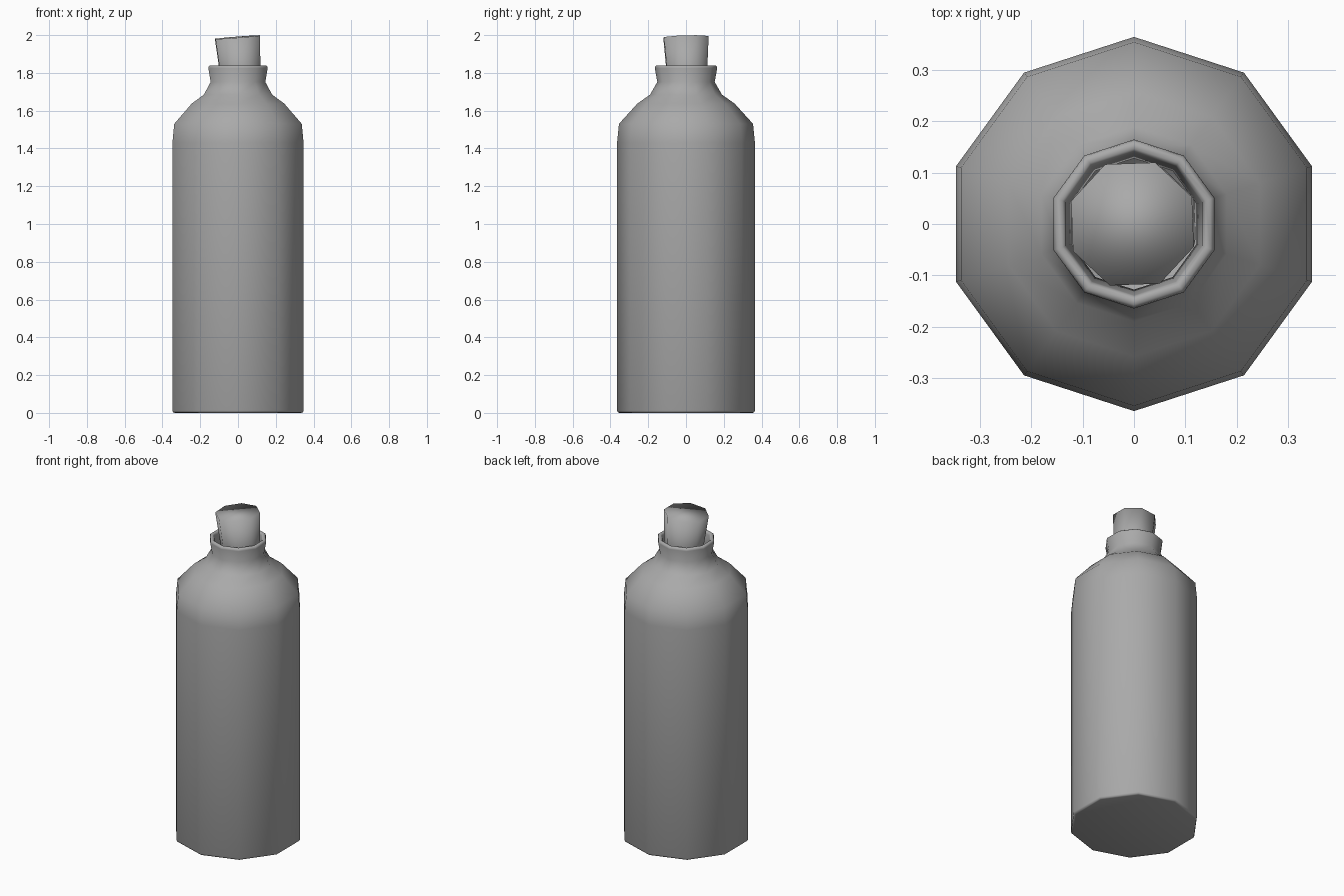
import bpy, bmesh, math
from mathutils import Euler

cube = bpy.data.objects.get("Cube")
if cube:
    bpy.data.objects.remove(cube, do_unlink=True)

grey = bpy.data.materials.new("grey")
grey.use_nodes = True
COLOUR = (0.4, 0.4, 0.4, 1)
grey.diffuse_color = COLOUR
grey.node_tree.nodes["Principled BSDF"].inputs["Base Color"].default_value = COLOUR


def lathe(name, profile, sides, start):
    """Spin (radius, z) points into a closed faceted solid with smooth shading."""
    bm = bmesh.new()
    rings = []
    for r, z in profile:
        angles = [start + 2 * math.pi * i / sides for i in range(sides)]
        rings.append([bm.verts.new((r * math.cos(a), r * math.sin(a), z)) for a in angles])
    for low, high in zip(rings, rings[1:]):
        for i in range(sides):
            j = (i + 1) % sides
            bm.faces.new((low[i], low[j], high[j], high[i]))
    bm.faces.new(rings[0][::-1])
    bm.faces.new(rings[-1])
    for f in bm.faces:
        f.smooth = True
    mesh = bpy.data.meshes.new(name)
    bm.to_mesh(mesh)
    bm.free()
    mesh.materials.append(grey)
    obj = bpy.data.objects.new(name, mesh)
    bpy.context.collection.objects.link(obj)
    return obj


# Bottle: base, straight wall, shoulder, flared lip, then back down inside the neck
bottle_profile = [
    (0.352, 0.0), (0.361, 0.003), (0.365, 0.012), (0.365, 1.43), (0.355, 1.53),
    (0.258, 1.637), (0.19, 1.685), (0.152, 1.752), (0.165, 1.825), (0.163, 1.834),
    (0.157, 1.839), (0.147, 1.839), (0.141, 1.833), (0.139, 1.825),
    (0.128, 1.752), (0.15, 1.685), (0.15, 1.58),
]
lathe("bottle", bottle_profile, 10, math.pi / 2)

# Tapered eight-sided stopper, leaning slightly in the neck
stopper = lathe("stopper", [(0.102, -0.36), (0.128, 0.0)], 8, math.radians(24.5))
stopper.location = (-0.003, 0, 1.989)
stopper.rotation_euler = Euler((math.radians(1.5), math.radians(-4.5), 0))
